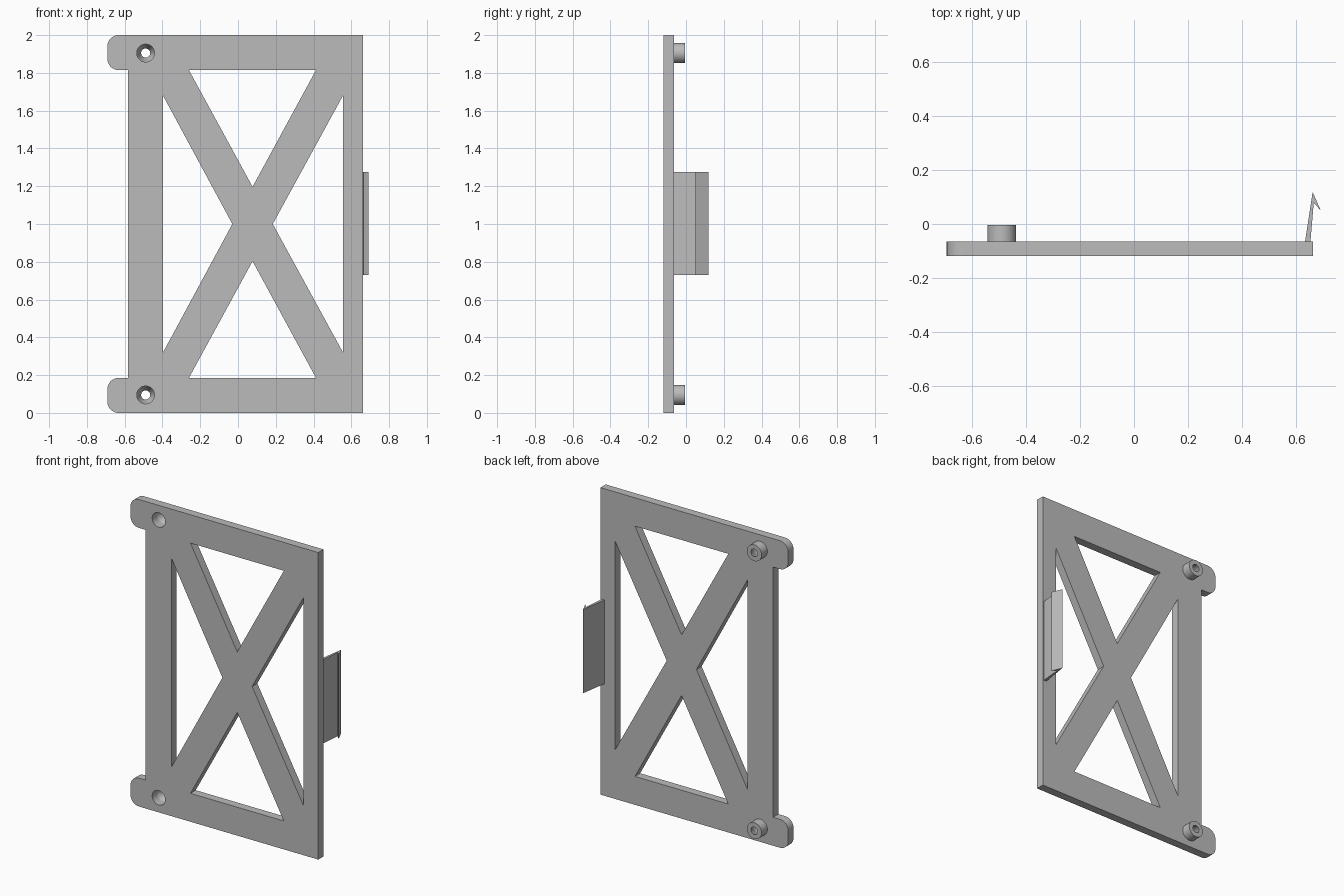
import bpy, bmesh, math

if "Cube" in bpy.data.objects:
    bpy.data.objects.remove(bpy.data.objects["Cube"])

grey = bpy.data.materials.new("mid grey")
grey.diffuse_color = (0.5, 0.5, 0.5, 1)
grey.use_nodes = True
grey.node_tree.nodes["Principled BSDF"].inputs["Base Color"].default_value = grey.diffuse_color

FRONT, BACK, TIP = -0.118, -0.064, 0.118   # y of plate faces and clip tip
HOLES = [(-0.489, 0.095), (-0.489, 1.905)]


def finish(obj):
    """Weld, colour and shade a mesh object."""
    bm = bmesh.new()
    bm.from_mesh(obj.data)
    bmesh.ops.remove_doubles(bm, verts=bm.verts, dist=1e-5)
    bmesh.ops.recalc_face_normals(bm, faces=bm.faces)
    bm.to_mesh(obj.data)
    bm.free()
    obj.data.materials.clear()
    obj.data.materials.append(grey)
    bpy.ops.object.select_all(action='DESELECT')
    obj.select_set(True)
    bpy.context.view_layer.objects.active = obj
    bpy.ops.object.shade_smooth_by_angle(angle=math.radians(30))


def prism(name, loops, depth, location, rotation=(0, 0, 0)):
    """Extrude an outline; inner loops become openings."""
    curve = bpy.data.curves.new(name, 'CURVE')
    curve.dimensions, curve.fill_mode, curve.extrude = '2D', 'BOTH', depth / 2
    for loop in loops:
        s = curve.splines.new('POLY')
        s.points.add(len(loop) - 1)
        for p, (u, v) in zip(s.points, loop):
            p.co = (u, v, 0, 1)
        s.use_cyclic_u = True
    obj = bpy.data.objects.new(name, curve)
    bpy.context.collection.objects.link(obj)
    obj.location, obj.rotation_euler = location, rotation
    bpy.ops.object.select_all(action='DESELECT')
    obj.select_set(True)
    bpy.context.view_layer.objects.active = obj
    bpy.ops.object.convert(target='MESH')
    finish(bpy.context.view_layer.objects.active)


def arc(cx, cz, r, a0, a1, n):
    return [(cx + r * math.cos(math.radians(a0 + (a1 - a0) * i / n)),
             cz + r * math.sin(math.radians(a0 + (a1 - a0) * i / n))) for i in range(n + 1)]


def flip(loop):
    return [(x, 2 - z) for x, z in loop]


# Plate: frame with rounded tabs, crossed braces and screw holes
R = 0.06
upper = ([(0.661, 2.0)] + arc(-0.692 + R, 2 - R, R, 90, 180, 8)
         + arc(-0.692 + R, 1.815 + R, R, 180, 270, 8) + [(-0.583, 1.815)])
top_gap = [(-0.26, 1.815), (0.413, 1.815), (0.077, 1.197)]
left_gap = [(-0.397, 1.68), (-0.397, 0.32), (-0.03, 1.0)]
right_gap = [(0.556, 1.68), (0.556, 0.32), (0.184, 1.0)]
holes = [arc(x, z, 0.047, 0, 352.5, 47) for x, z in HOLES]
prism("plate", [upper + flip(upper)[::-1], top_gap, flip(top_gap), left_gap, right_gap] + holes,
      BACK - FRONT, (0, (FRONT + BACK) / 2, 0), (math.pi / 2, 0, 0))

# Snap clip: barbed strip on the right edge
clip = [(0.632, BACK), (0.652, BACK), (0.664, 0.078), (0.69, 0.05), (0.66, TIP)]
prism("snap_clip", [clip], 0.546, (0, 0, 1.003))

# Screw bosses: lathed rings with a bore narrowing towards the back
ring = [(0.047, BACK), (0.053, BACK), (0.053, -0.004), (0.024, -0.004)]
N = 48
for label, (x, z) in zip(("lower", "upper"), HOLES):
    verts = [(x + r * math.cos(math.tau * i / N), y, z + r * math.sin(math.tau * i / N))
             for i in range(N) for r, y in ring]
    faces = [(4 * i + j, 4 * i + (j + 1) % 4, 4 * ((i + 1) % N) + (j + 1) % 4, 4 * ((i + 1) % N) + j)
             for i in range(N) for j in range(4)]
    mesh = bpy.data.meshes.new(label + "_screw_boss")
    mesh.from_pydata(verts, [], faces)
    boss = bpy.data.objects.new(label + "_screw_boss", mesh)
    bpy.context.collection.objects.link(boss)
    finish(boss)
